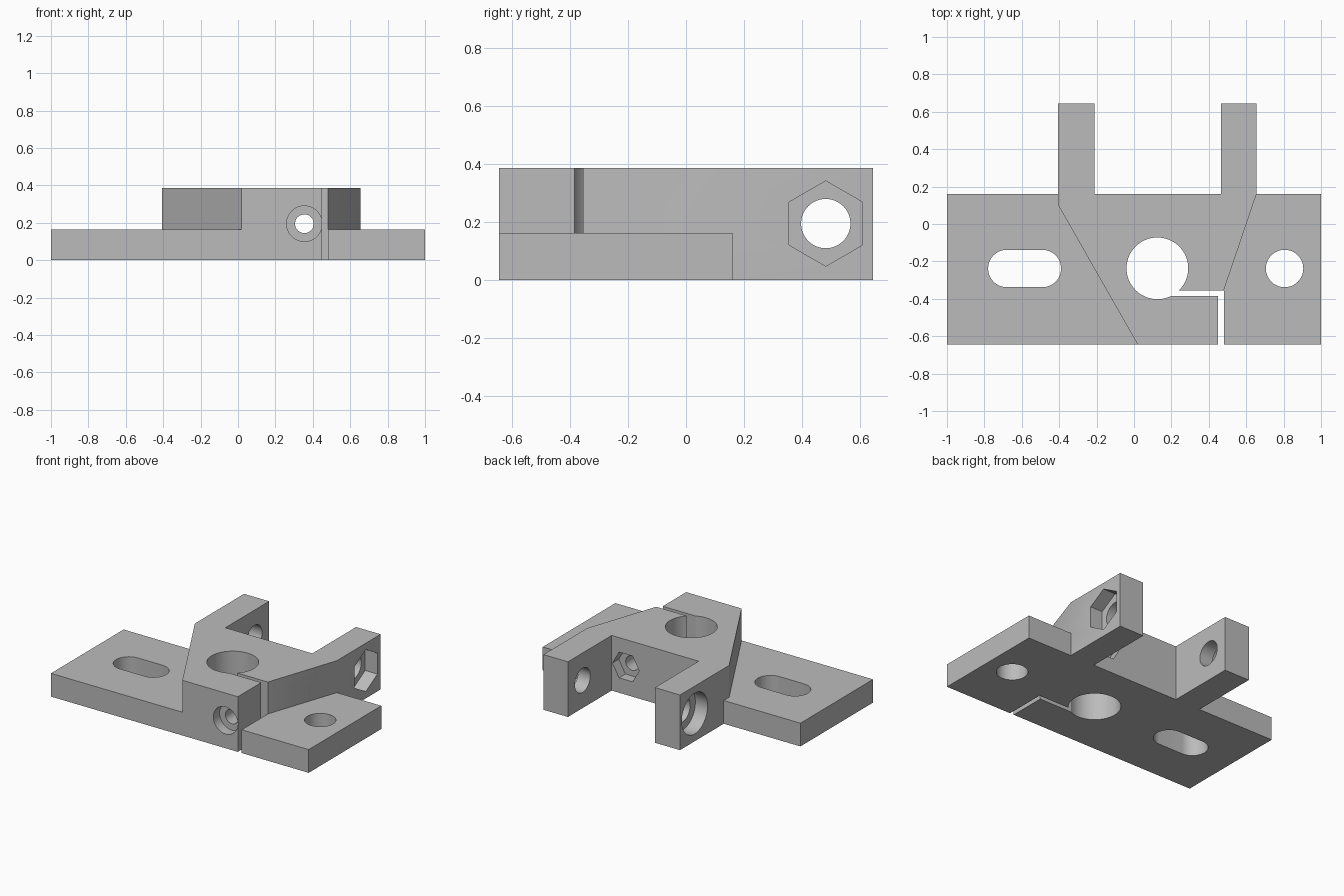
import bpy
import bmesh
from math import cos, sin, tau, pi, radians

default = bpy.data.objects.get("Cube")
if default:
    bpy.data.objects.remove(default, do_unlink=True)

grey = bpy.data.materials.new("light grey")
grey.use_nodes = True
colour = (0.5, 0.5, 0.5, 1)
grey.diffuse_color = colour
grey.node_tree.nodes["Principled BSDF"].inputs["Base Color"].default_value = colour

# Outline axes (u, v) and extrusion w, placed into x, y, z
PLACE = {
    "x": lambda u, v, w: (w, u, v),
    "y": lambda u, v, w: (u, w, v),
    "z": lambda u, v, w: (u, v, w),
}


def prism(name, outline, start, end, axis="z"):
    """Extrude a closed outline along an axis."""
    bm = bmesh.new()
    verts = [bm.verts.new(PLACE[axis](u, v, start)) for u, v in outline]
    face = bm.faces.new(verts)
    moved = bmesh.ops.extrude_face_region(bm, geom=[face])["geom"]
    bmesh.ops.translate(
        bm,
        vec=PLACE[axis](0, 0, end - start),
        verts=[g for g in moved if isinstance(g, bmesh.types.BMVert)],
    )
    bmesh.ops.recalc_face_normals(bm, faces=bm.faces[:])
    mesh = bpy.data.meshes.new(name)
    bm.to_mesh(mesh)
    bm.free()
    mesh.materials.append(grey)
    obj = bpy.data.objects.new(name, mesh)
    bpy.context.collection.objects.link(obj)
    return obj


def ring(u, v, radius, sides=64, turn=0.0):
    return [(u + radius * cos(turn + tau * i / sides),
             v + radius * sin(turn + tau * i / sides)) for i in range(sides)]


def rectangle(u0, u1, v0, v1):
    return [(u0, v0), (u1, v0), (u1, v1), (u0, v1)]


def slot(u0, u1, v, radius, steps=24):
    right = [(u1 + radius * cos(a), v + radius * sin(a))
             for a in (-pi / 2 + pi * i / steps for i in range(steps + 1))]
    left = [(u0 + radius * cos(a), v + radius * sin(a))
            for a in (pi / 2 + pi * i / steps for i in range(steps + 1))]
    return right + left


def combine(body, tool, operation):
    """Apply a boolean, then discard the tool."""
    mod = body.modifiers.new(operation, "BOOLEAN")
    mod.operation = operation
    mod.solver = "EXACT"
    mod.object = tool
    bpy.context.view_layer.objects.active = body
    bpy.ops.object.modifier_apply(modifier=mod.name)
    bpy.data.objects.remove(tool, do_unlink=True)


FRONT, BACK, ARM_END = -0.645, 0.16, 0.645
PLATE_TOP, TOP = 0.163, 0.387

# Flat mounting plate
bracket = prism("clamp_bracket", rectangle(-1, 1, FRONT, BACK), 0, PLATE_TOP)

# Raised block with two arms reaching back
block = prism("raised_block", [
    (0.02, FRONT), (0.465, FRONT), (0.465, -0.355), (0.48, -0.355),
    (0.655, BACK), (0.655, ARM_END), (0.465, ARM_END), (0.465, BACK),
    (-0.21, BACK), (-0.21, ARM_END), (-0.405, ARM_END), (-0.405, 0.1),
], 0, TOP)
combine(bracket, block, "UNION")

LOW, HIGH = -0.1, 0.6
BOLT_X, ARM_Y, MID_Z = 0.355, 0.482, 0.195
cutters = [
    # Clamp bore, plate slot and plate hole
    prism("bore", ring(0.125, -0.237, 0.165), LOW, HIGH),
    prism("plate_slot", slot(-0.68, -0.49, -0.238, 0.1), LOW, HIGH),
    prism("plate_hole", ring(0.805, -0.238, 0.1), LOW, HIGH),
    # L-shaped clamp slit
    prism("slit", [(0.15, -0.385), (0.45, -0.385), (0.45, -0.8),
                   (0.48, -0.8), (0.48, -0.355), (0.15, -0.355)], LOW, HIGH),
    # Clamp bolt hole, head recess and nut recess
    prism("bolt_hole", ring(BOLT_X, MID_Z, 0.05), -0.8, 0.3, "y"),
    prism("head_recess", ring(BOLT_X, MID_Z, 0.095), -0.8, FRONT + 0.07, "y"),
    prism("nut_recess", ring(BOLT_X, MID_Z, 0.104, 6), BACK - 0.07, 0.3, "y"),
    # Cross hole through the arms with its recesses
    prism("arm_hole", ring(ARM_Y, MID_Z, 0.085), -0.6, 0.8, "x"),
    prism("arm_head_recess", ring(ARM_Y, MID_Z, 0.143), -0.6, -0.31, "x"),
    prism("arm_nut_recess", ring(ARM_Y, MID_Z, 0.147, 6, pi / 6), 0.56, 0.8, "x"),
]
for cutter in cutters:
    combine(bracket, cutter, "DIFFERENCE")

# Smooth bores, sharp corners
bpy.ops.object.select_all(action="DESELECT")
bracket.select_set(True)
bpy.context.view_layer.objects.active = bracket
bpy.ops.object.shade_smooth_by_angle(angle=radians(25))
